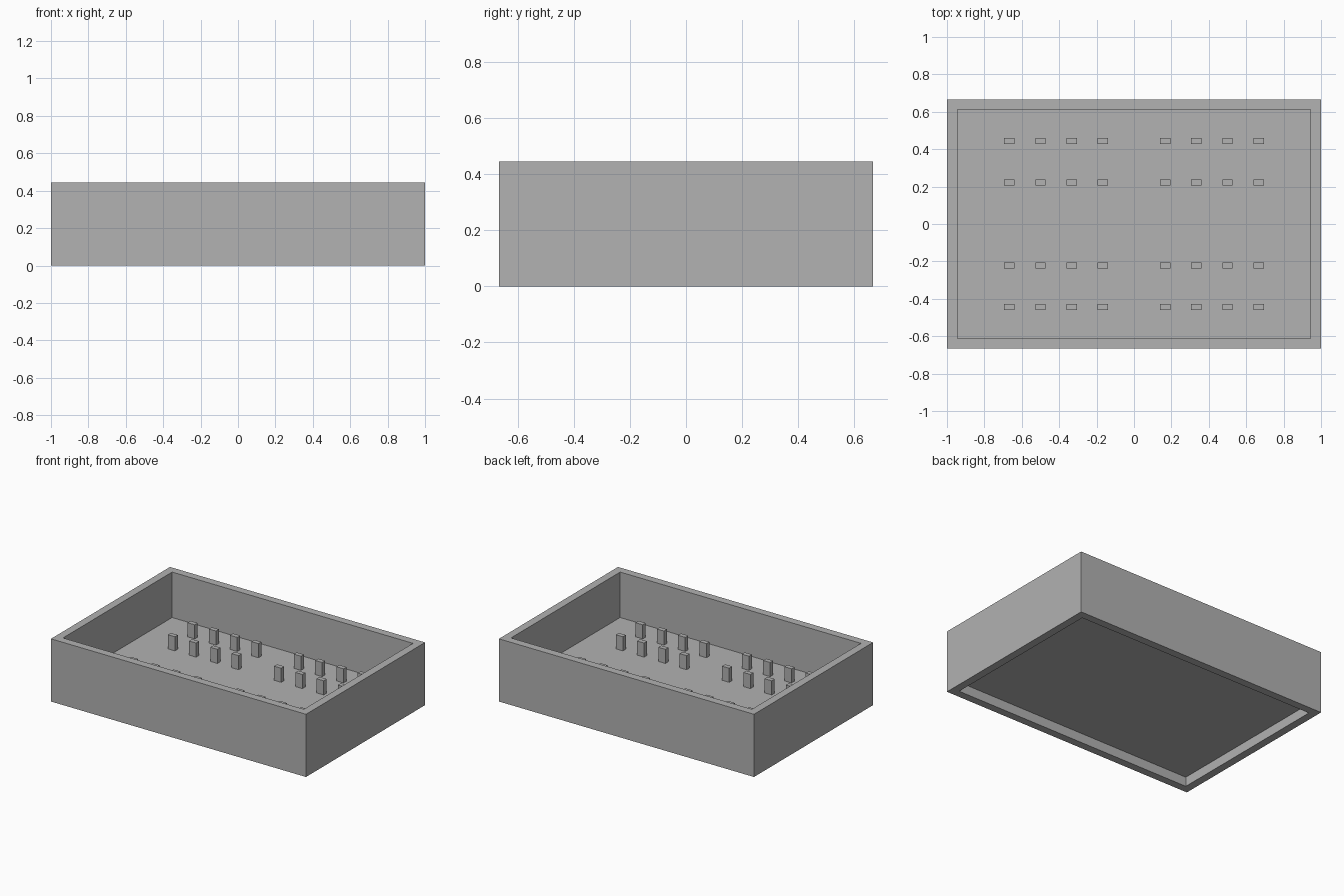
import bpy
import bmesh
from mathutils import Matrix, Vector

cube = bpy.data.objects.get("Cube")
if cube:
    bpy.data.objects.remove(cube, do_unlink=True)

UNIT = 1 / 9
LENGTH, WIDTH, HEIGHT = 18 * UNIT, 12 * UNIT, 4 * UNIT
WALL = 0.5 * UNIT
RECESS = 0.6 * UNIT              # hollow under the floor
FLOOR_TOP = RECESS + WALL
PIN_SIZE = (0.5 * UNIT, 0.3 * UNIT, 0.9 * UNIT)

# Single grey material
grey = bpy.data.materials.new("plain grey")
grey.use_nodes = True
colour = (0.445, 0.445, 0.445, 1)
grey.diffuse_color = colour
grey.node_tree.nodes["Principled BSDF"].inputs["Base Color"].default_value = colour


def add_box(bm, size, centre):
    matrix = Matrix.Translation(centre) @ Matrix.Diagonal((*size, 1))
    return bmesh.ops.create_cube(bm, size=1, matrix=matrix)


def finish(name, bm):
    mesh = bpy.data.meshes.new(name)
    bm.normal_update()
    bm.to_mesh(mesh)
    bm.free()
    mesh.materials.append(grey)
    obj = bpy.data.objects.new(name, mesh)
    bpy.context.collection.objects.link(obj)
    return obj


# Tray: a block hollowed from above and, less deeply, from below
bm = bmesh.new()
add_box(bm, (LENGTH, WIDTH, HEIGHT), (0, 0, HEIGHT / 2))
bm.normal_update()
for direction, floor_z in ((1, FLOOR_TOP), (-1, RECESS)):
    face = max(bm.faces, key=lambda f: f.normal.z * direction)
    bmesh.ops.inset_region(bm, faces=[face], thickness=WALL, use_even_offset=True)
    old_z = face.calc_center_median().z
    inner = bmesh.ops.extrude_discrete_faces(bm, faces=[face])["faces"][0]
    bmesh.ops.translate(bm, verts=inner.verts, vec=Vector((0, 0, floor_z - old_z)))
    bm.normal_update()
finish("tray", bm)

# Pins: four groups of two rows, standing on the floor
bm = bmesh.new()
for side_x in (-1, 1):
    for side_y in (-1, 1):
        for column in range(4):
            for row in range(2):
                x = side_x * (1.5 + 1.5 * column) * UNIT
                y = side_y * (2 + 2 * row) * UNIT
                add_box(bm, PIN_SIZE, (x, y, FLOOR_TOP + PIN_SIZE[2] / 2))
finish("pins", bm)
